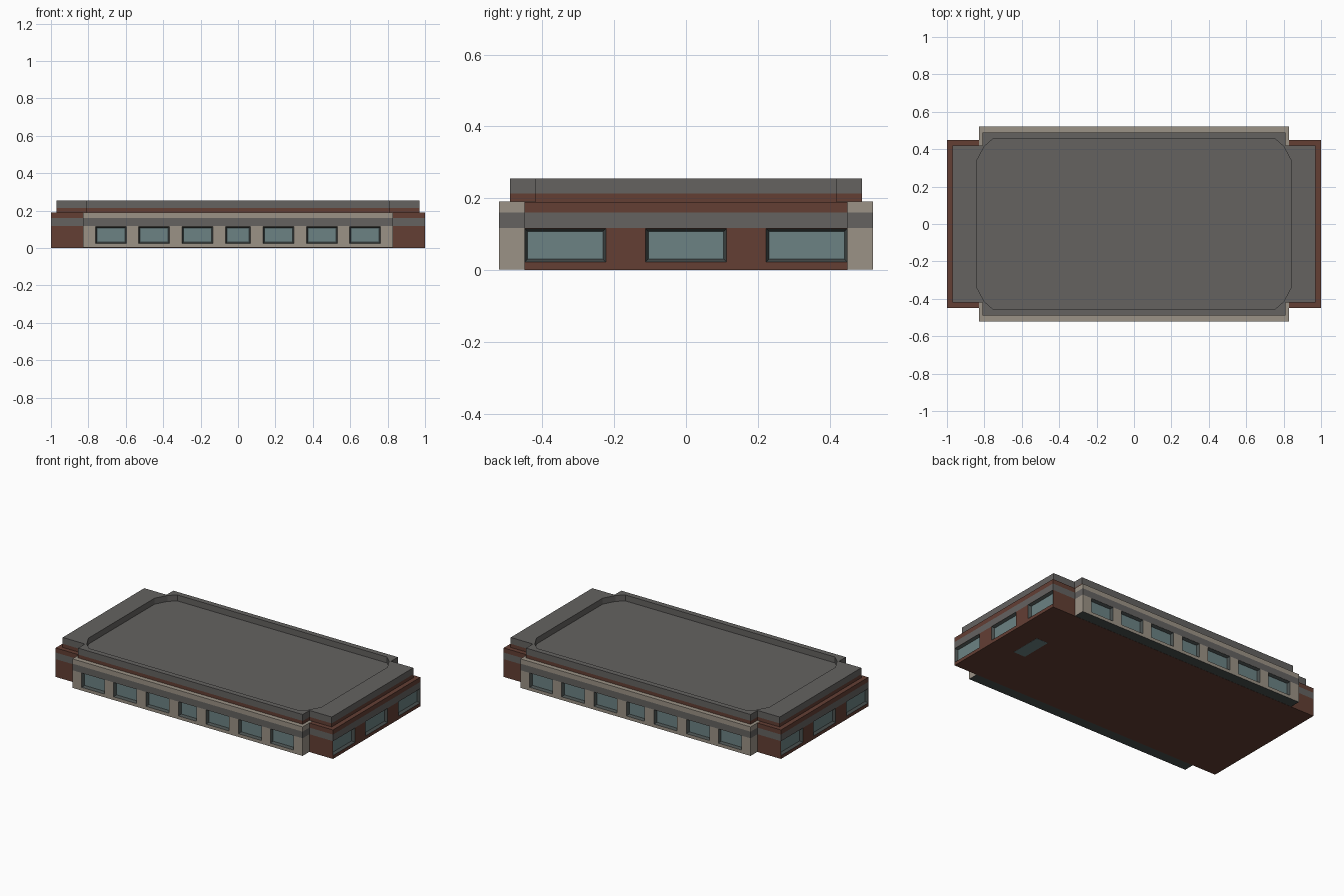
import bpy, bmesh, math
from mathutils import Matrix, Vector

if "Cube" in bpy.data.objects:
    bpy.data.objects.remove(bpy.data.objects["Cube"])


def material(name, r, g, b):
    m = bpy.data.materials.new(name)
    m.diffuse_color = (r, g, b, 1)
    m.use_nodes = True
    m.node_tree.nodes["Principled BSDF"].inputs["Base Color"].default_value = m.diffuse_color
    return m


BRICK = material("brick", 0.125, 0.049, 0.034)
STONE = material("stone", 0.33, 0.29, 0.24)
GREY = material("roof_grey", 0.128, 0.123, 0.118)
FRAME = material("window_frame", 0.065, 0.078, 0.076)
GLASS = material("glass", 0.15, 0.225, 0.23)


def finish(name, bm, *mats):
    me = bpy.data.meshes.new(name)
    bm.to_mesh(me)
    bm.free()
    for m in mats:
        me.materials.append(m)
    ob = bpy.data.objects.new(name, me)
    bpy.context.collection.objects.link(ob)
    return ob


def mirrored(quarter):
    """Closed outline from the points of its +x +y quarter."""
    back = quarter[::-1]
    return (quarter + [(-x, y) for x, y in back]
            + [(-x, -y) for x, y in quarter] + [(x, -y) for x, y in back])


def prism(name, outline, z0, z1, mat):
    bm = bmesh.new()
    low = [bm.verts.new((x, y, z0)) for x, y in outline]
    high = [bm.verts.new((x, y, z1)) for x, y in outline]
    n = len(outline)
    bm.faces.new(low[::-1])
    bm.faces.new(high)
    for i in range(n):
        j = (i + 1) % n
        bm.faces.new((low[i], low[j], high[j], high[i]))
    return finish(name, bm, mat)


WALL_TOP, SILL, HEAD, BORDER, DEPTH = 0.117, 0.023, 0.116, 0.008, 0.018


def storey(name, hx, hy, z0, mat, base_mat, front_windows=(), end_windows=()):
    """Four walls with splayed, recessed windows as (centre, width) pairs."""
    bm = bmesh.new()
    for k in range(4):
        half, dist = (hx, hy) if k % 2 == 0 else (hy, hx)
        windows = front_windows if k % 2 == 0 else end_windows
        turn = Matrix.Rotation(k * math.pi / 2, 3, 'Z')

        def face(points, slot):
            f = bm.faces.new([bm.verts.new(turn @ Vector((u, d - dist, z)))
                              for u, d, z in points])
            f.material_index = slot

        def rect(u0, u1, za, zb, d=0):
            return [(u0, d, za), (u1, d, za), (u1, d, zb), (u0, d, zb)]

        face(rect(-half, half, z0, SILL), 0)
        face(rect(-half, half, HEAD, WALL_TOP), 0)
        left = -half
        for c, w in windows:
            u0, u1 = c - w / 2 - BORDER, c + w / 2 + BORDER
            face(rect(left, u0, SILL, HEAD), 0)
            outer = rect(u0, u1, SILL, HEAD)
            inner = rect(u0 + BORDER, u1 - BORDER, SILL + BORDER, HEAD - BORDER, DEPTH)
            for i in range(4):
                j = (i + 1) % 4
                face([outer[i], outer[j], inner[j], inner[i]], 1)
            face(inner, 2)
            left = u1
        face(rect(left, half, SILL, HEAD), 0)
    base = bm.faces.new([bm.verts.new((x, y, z0)) for x, y in mirrored([(hx, hy)])][::-1])
    base.material_index = 3
    bmesh.ops.remove_doubles(bm, verts=bm.verts, dist=1e-5)
    return finish(name, bm, mat, FRAME, GLASS, base_mat)


# Lower walls: brick end blocks and projecting stone fronts
long_windows = [(s * c, 0.15) for s, c in
                ((-1, 0.68), (-1, 0.45), (-1, 0.217))] + [(0, 0.115)] + [
                (c, 0.15) for c in (0.217, 0.45, 0.68)]
end_windows = [(c, 0.21) for c in (-0.336, 0, 0.336)]
storey("brick_end_walls", 1.0, 0.45, 0.001, BRICK, BRICK, end_windows=end_windows)
storey("stone_front_walls", 0.83, 0.52, 0.002, STONE, FRAME, front_windows=long_windows)

# Glass panel set in the underside
prism("underside_panel", [(0.75, -0.105), (0.835, -0.105), (0.835, 0.105), (0.75, 0.105)],
      0.0, 0.01, GLASS)

# Grey band above the windows, then the brick and stone top courses
prism("grey_band", mirrored([(1.0, 0.45), (0.83, 0.45), (0.83, 0.52)]), WALL_TOP, 0.16, GREY)
prism("brick_top_course", mirrored([(1.0, 0.45)]), 0.16, 0.19, BRICK)
prism("stone_top_course", mirrored([(0.83, 0.45 + 0.07)]), 0.16, 0.191, STONE)

# Set-back brick base of the parapet
rim = mirrored([(0.97, 0.42), (0.81, 0.42), (0.81, 0.49)])
prism("parapet_base", rim, 0.185, 0.213, BRICK)

# Grey parapet around the sunken roof
hollow = mirrored([(0.84, 0.34), (0.80, 0.415), (0.755, 0.455)])
ROOF, TOP = 0.216, 0.255
bm = bmesh.new()
rings = [[bm.verts.new((x, y, z)) for x, y in line]
         for line, z in ((rim, 0.213), (rim, TOP), (hollow, TOP), (hollow, ROOF))]
for a, b in zip(rings, rings[1:]):
    for i in range(len(a)):
        j = (i + 1) % len(a)
        bm.faces.new((a[i], a[j], b[j], b[i]))
bm.faces.new(rings[-1])
finish("parapet_and_roof", bm, GREY)
